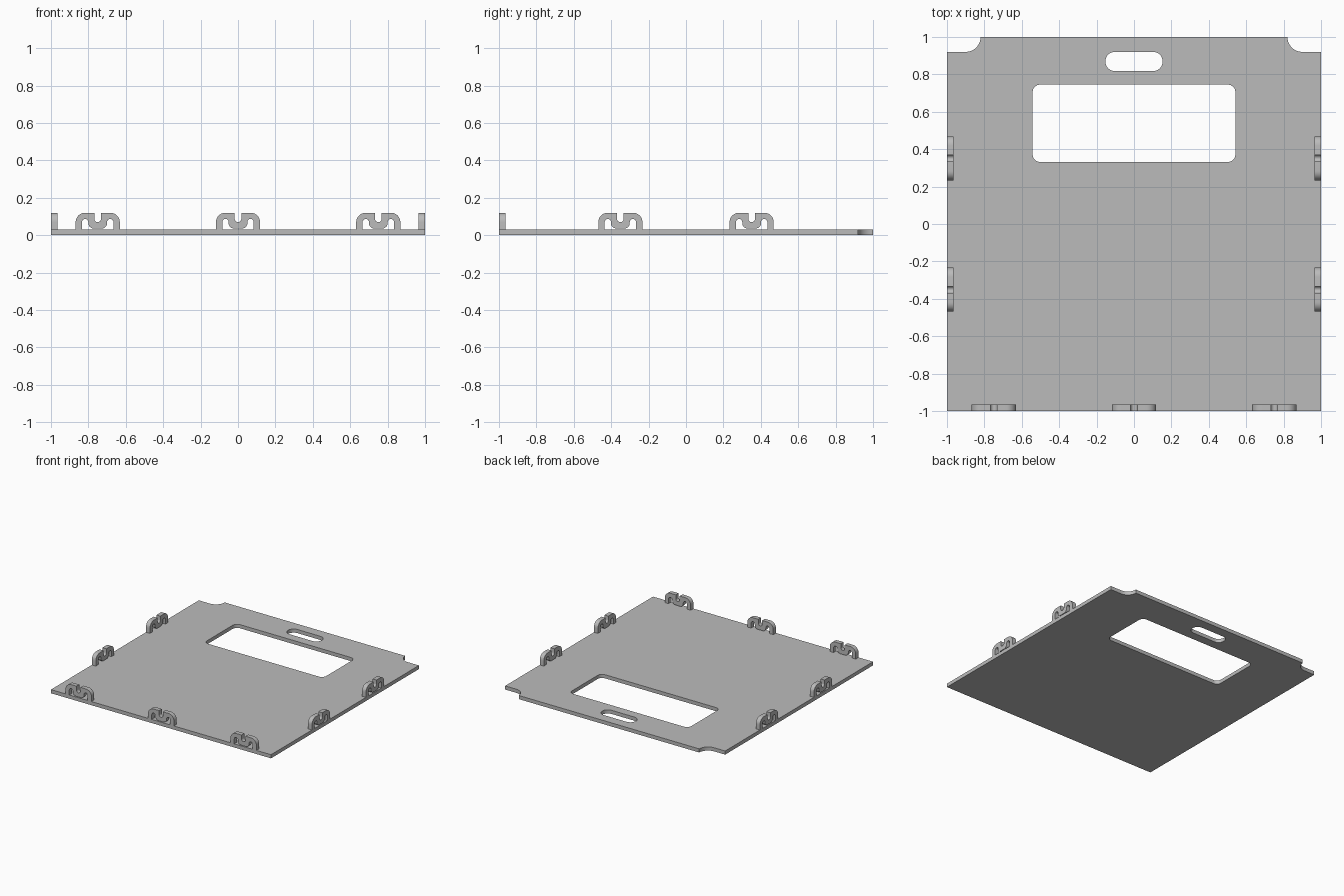
import bpy, bmesh
from math import radians, cos, sin

cube = bpy.data.objects.get("Cube")
if cube:
    bpy.data.objects.remove(cube, do_unlink=True)

# One plain grey for the whole model
grey = bpy.data.materials.new("light grey")
grey.use_nodes = True
grey.diffuse_color = (0.5, 0.5, 0.5, 1)
grey.node_tree.nodes["Principled BSDF"].inputs["Base Color"].default_value = (0.5, 0.5, 0.5, 1)


def arc(cx, cy, r, start, end, steps=8):
    angles = [radians(start + (end - start) * i / steps) for i in range(steps + 1)]
    return [(cx + r * cos(a), cy + r * sin(a)) for a in angles]


def rounded_rect(x, y0, y1, r):
    return (arc(x - r, y1 - r, r, 0, 90) + arc(r - x, y1 - r, r, 90, 180)
            + arc(r - x, y0 + r, r, 180, 270) + arc(x - r, y0 + r, r, 270, 360))


def mirrored(half):
    return half + [(-x, y) for x, y in reversed(half) if abs(x) > 1e-5]


def plate_mesh(name, outlines, thickness):
    """Fill the first outline, leave the others as holes, and extrude evenly."""
    curve = bpy.data.curves.new(name, "CURVE")
    curve.dimensions = "2D"
    curve.fill_mode = "BOTH"
    curve.extrude = thickness / 2
    for points in outlines:
        spline = curve.splines.new("POLY")
        spline.points.add(len(points) - 1)
        for p, (x, y) in zip(spline.points, points):
            p.co = (x, y, 0, 1)
        spline.use_cyclic_u = True
    helper = bpy.data.objects.new(name, curve)
    bpy.context.collection.objects.link(helper)
    bpy.context.view_layer.update()
    graph = bpy.context.evaluated_depsgraph_get()
    mesh = bpy.data.meshes.new_from_object(helper.evaluated_get(graph))
    bpy.data.objects.remove(helper, do_unlink=True)
    bpy.data.curves.remove(curve)
    bm = bmesh.new()
    bm.from_mesh(mesh)
    bmesh.ops.remove_doubles(bm, verts=bm.verts, dist=1e-5)
    bmesh.ops.recalc_face_normals(bm, faces=bm.faces)
    for f in bm.faces:
        f.smooth = True
        f.material_index = 0
    bm.to_mesh(mesh)
    bm.free()
    mesh.set_sharp_from_angle(angle=radians(30))
    mesh.materials.clear()
    mesh.materials.append(grey)
    return mesh


def place(name, mesh, location, rotation=(0, 0, 0)):
    ob = bpy.data.objects.new(name, mesh)
    ob.location = location
    ob.rotation_euler = [radians(a) for a in rotation]
    bpy.context.collection.objects.link(ob)


# Base panel: scooped back corners, handle slot and window
outline = mirrored([(-1, -1), (-1, 0.92)] + arc(-0.9, 1, 0.08, 270, 360))
handle_slot = rounded_rect(0.153, 0.818, 0.92, 0.05)
window = rounded_rect(0.542, 0.332, 0.745, 0.04)
place("base_panel", plate_mesh("base_panel", [outline, handle_slot, window], 0.03), (0, 0, 0.015))

# Serpentine clip: two arched legs joined by a low U with a slot above
top = (arc(-0.068, 0.07, 0.05, 180, 90) + [(-0.018, 0.12)]
       + arc(0, 0.088, 0.018, 180, 270))
under = (arc(-0.022, 0.064, 0.028, 270, 180)
         + arc(-0.067, 0.07, 0.017, 0, 180) + [(-0.084, 0.02), (-0.118, 0.02)])
clip = plate_mesh("clip", [mirrored(under + top)], 0.036)

for name, x in (("right", -0.75), ("middle", 0), ("left", 0.75)):
    place("front_clip_" + name, clip, (x, -0.982, 0), (90, 0, 0))
for side, x in (("right", -0.982), ("left", 0.982)):
    for end, y in (("front", -0.351), ("back", 0.351)):
        place(f"{side}_clip_{end}", clip, (x, y, 0), (90, 0, 90))
